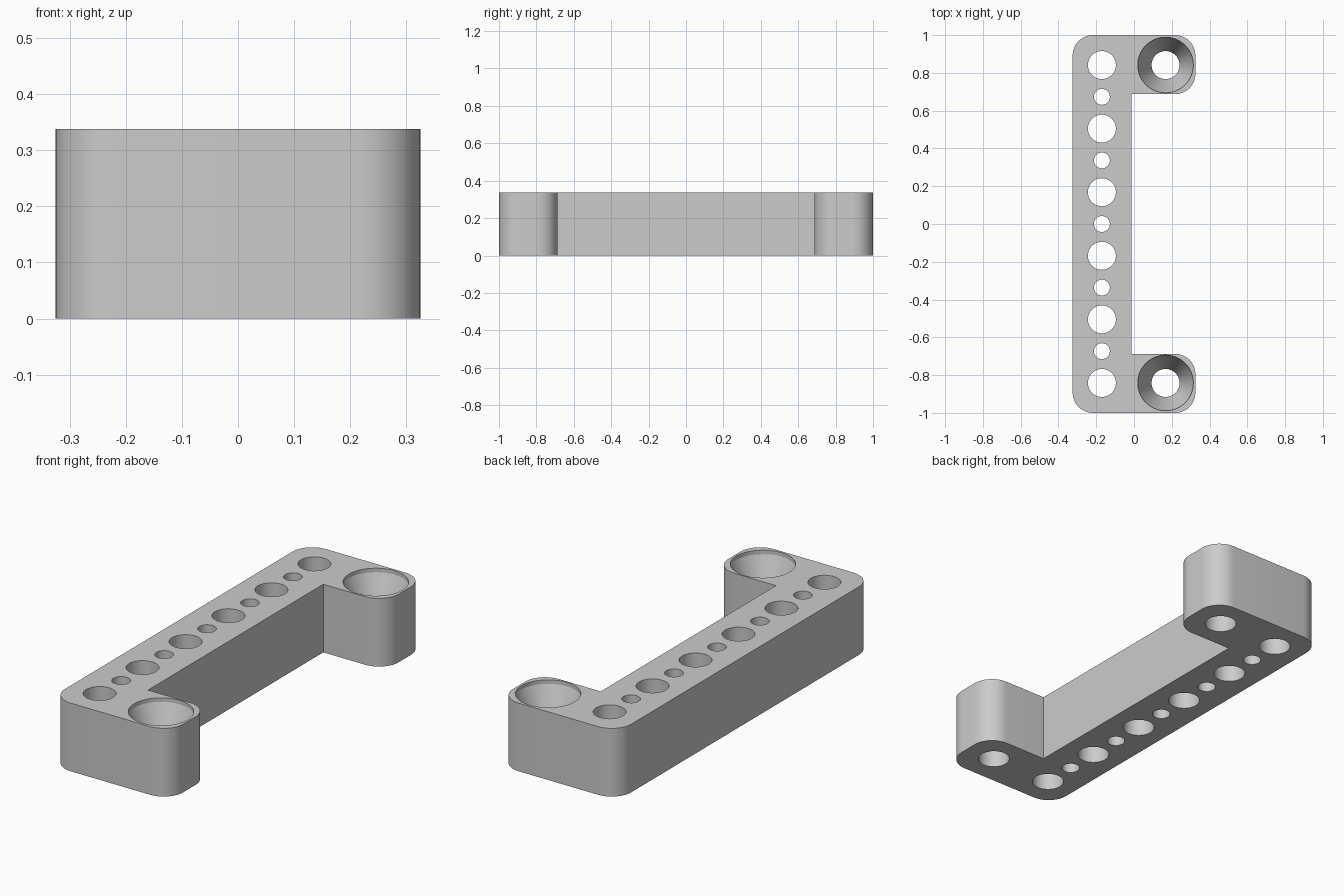
import bpy
import bmesh
import math

HEIGHT = 0.338
PITCH = 0.1683
BIG, SMALL, SINK = 0.074, 0.042, 0.147
SIDES = 64

cube = bpy.data.objects.get("Cube")
if cube:
    bpy.data.objects.remove(cube, do_unlink=True)

grey = bpy.data.materials.new("light grey")
grey.use_nodes = True
grey.diffuse_color = (0.6, 0.6, 0.6, 1)
grey.node_tree.nodes["Principled BSDF"].inputs["Base Color"].default_value = (0.6, 0.6, 0.6, 1)


def make_object(name, bm):
    bmesh.ops.recalc_face_normals(bm, faces=bm.faces)
    mesh = bpy.data.meshes.new(name)
    bm.to_mesh(mesh)
    bm.free()
    mesh.materials.append(grey)
    obj = bpy.data.objects.new(name, mesh)
    bpy.context.collection.objects.link(obj)
    return obj


def add_turned(bm, x, y, profile):
    """Closed solid turned round a vertical axis from (radius, z) points."""
    rings = []
    for r, z in profile:
        ring = []
        for i in range(SIDES):
            a = math.tau * i / SIDES
            ring.append(bm.verts.new((x + r * math.cos(a), y + r * math.sin(a), z)))
        rings.append(ring)
    for low, high in zip(rings, rings[1:]):
        for i in range(SIDES):
            j = (i + 1) % SIDES
            bm.faces.new((low[i], low[j], high[j], high[i]))
    bm.faces.new(rings[0][::-1])
    bm.faces.new(rings[-1])


# C-shaped bracket with rounded outer corners
bm = bmesh.new()
half = [(-0.013, 0.687), (0.325, 0.687), (0.325, 1.0), (-0.325, 1.0)]
outline = half + [(x, -y) for x, y in reversed(half)]
base = bm.faces.new([bm.verts.new((x, y, 0)) for x, y in outline])
top = bmesh.ops.extrude_face_region(bm, geom=[base])["geom"]
bmesh.ops.translate(bm, vec=(0, 0, HEIGHT),
                    verts=[v for v in top if isinstance(v, bmesh.types.BMVert)])
corners = [e for e in bm.edges
           if abs(e.verts[0].co.z - e.verts[1].co.z) > 0.1
           and abs(e.verts[0].co.x) > 0.1]
bmesh.ops.bevel(bm, geom=corners, offset=0.108, offset_type='OFFSET',
                segments=12, profile=0.5, affect='EDGES')
bracket = make_object("bracket", bm)

# Row of alternating holes, and a countersunk hole in each arm
bm = bmesh.new()
for i in range(-5, 6):
    r = BIG if i % 2 else SMALL
    add_turned(bm, -0.17, i * PITCH, [(r, -0.1), (r, HEIGHT + 0.1)])
for side in (-1, 1):
    add_turned(bm, 0.167, side * 5 * PITCH,
               [(BIG, -0.1), (BIG, HEIGHT - 0.2), (SINK, HEIGHT - 0.02),
                (SINK, HEIGHT + 0.1)])
cutter = make_object("hole_cutter", bm)
cutter.hide_render = True

cut = bracket.modifiers.new("holes", 'BOOLEAN')
cut.operation = 'DIFFERENCE'
cut.solver = 'EXACT'
cut.object = cutter

bpy.ops.object.select_all(action='DESELECT')
bracket.select_set(True)
bpy.context.view_layer.objects.active = bracket
bpy.ops.object.modifier_apply(modifier=cut.name)
bpy.data.objects.remove(cutter, do_unlink=True)
bpy.ops.object.shade_smooth_by_angle(angle=math.radians(15))
